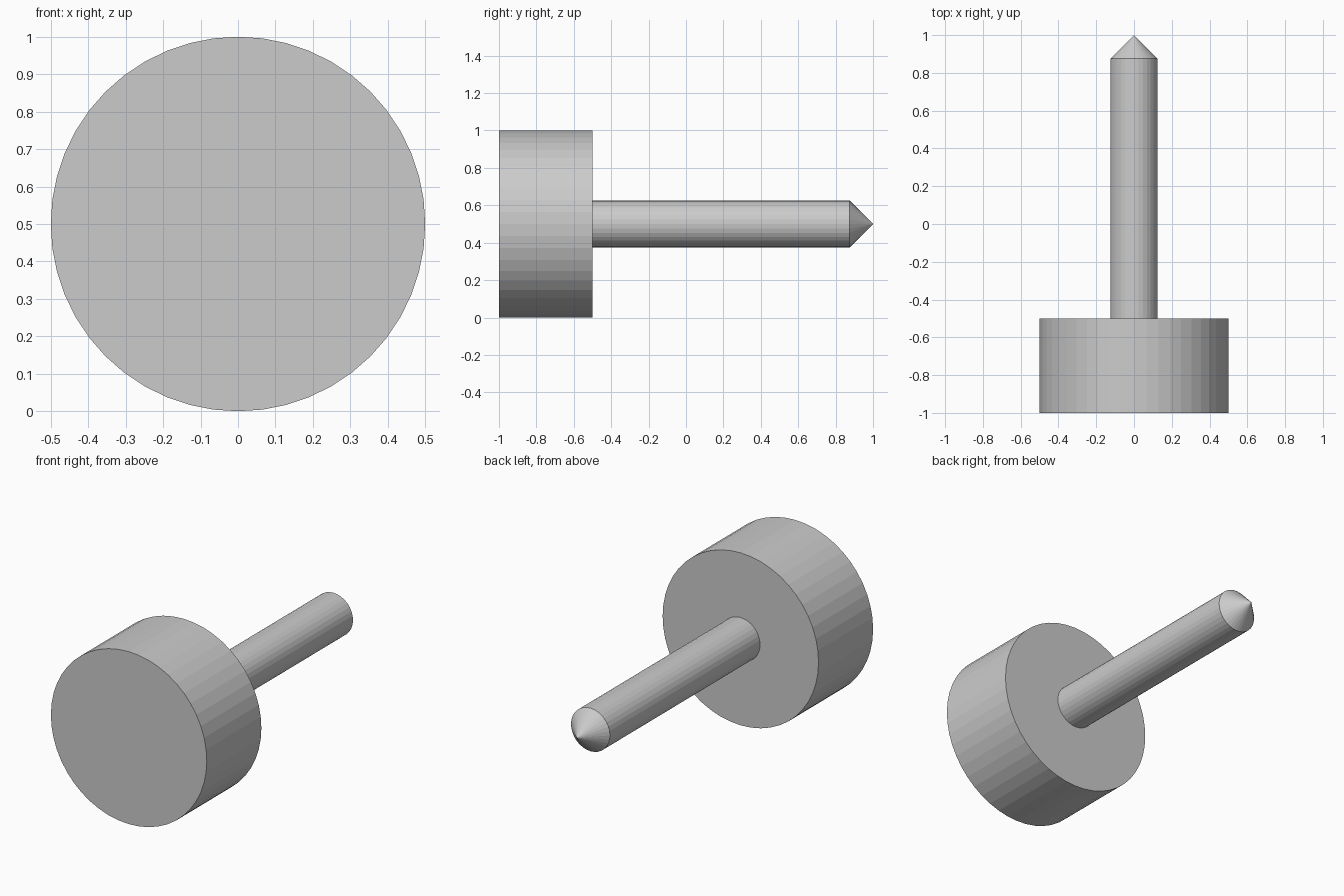
import bpy, bmesh
from math import cos, sin, tau

if "Cube" in bpy.data.objects:
    bpy.data.objects.remove(bpy.data.objects["Cube"])

AXIS_Z = 0.5


def lathe(name, profile, sides):
    """Revolve (y, radius) points about the y axis; radius 0 is a point, open ends are capped."""
    bm = bmesh.new()
    rings = []
    for y, r in profile:
        if r == 0:
            rings.append([bm.verts.new((0, y, AXIS_Z))] * sides)
        else:
            rings.append([bm.verts.new((r * cos(tau * i / sides), y, AXIS_Z + r * sin(tau * i / sides)))
                          for i in range(sides)])
    for a, b in zip(rings, rings[1:]):
        for i in range(sides):
            j = (i + 1) % sides
            bm.faces.new(list(dict.fromkeys((a[i], a[j], b[j], b[i]))))
    for ring, (_, r) in ((rings[0], profile[0]), (rings[-1], profile[-1])):
        if r > 0:
            bm.faces.new(ring)
    bmesh.ops.recalc_face_normals(bm, faces=bm.faces)
    mesh = bpy.data.meshes.new(name)
    bm.to_mesh(mesh)
    bm.free()
    obj = bpy.data.objects.new(name, mesh)
    bpy.context.collection.objects.link(obj)
    return obj


# Wide round head at the front
lathe("head", [(-1.0, 0.5), (-0.5, 0.5)], 48)

# Slim shaft with a conical tip
lathe("pointed_shaft", [(-0.5, 0.125), (0.875, 0.125), (1.0, 0)], 32)
